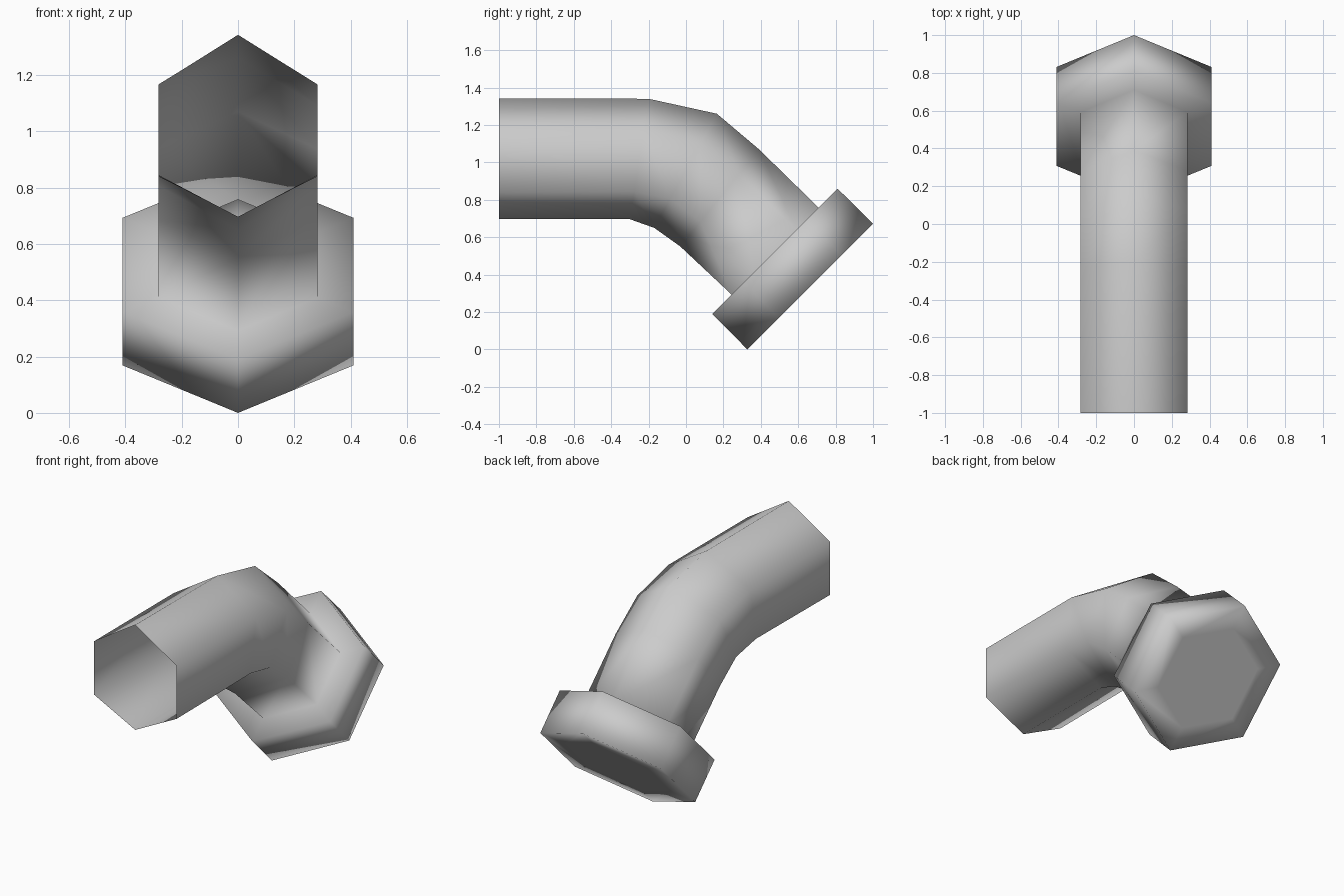
import bpy, bmesh
from mathutils import Vector

if "Cube" in bpy.data.objects:
    bpy.data.objects.remove(bpy.data.objects["Cube"])

SIDES = 0.866


def ring(bm, top, bottom, half_width, mid=0.5):
    """Hexagon ring between a top and a bottom corner given as (y, z)."""
    t, b = Vector((0, *top)), Vector((0, *bottom))
    c = b.lerp(t, mid)
    up = (t - b).normalized() * half_width / SIDES / 2
    x = Vector((half_width, 0, 0))
    pts = [t, c + up + x, c - up + x, b, c - up - x, c + up - x]
    return [bm.verts.new(p) for p in pts]


bm = bmesh.new()
rings = [
    # straight pipe with open mouth, then the bend
    ring(bm, (-1.0, 1.342), (-1.0, 0.696), 0.282, 0.474),
    ring(bm, (-0.20, 1.340), (-0.30, 0.696), 0.282, 0.48),
    ring(bm, (0.165, 1.26), (-0.17, 0.65), 0.282, 0.49),
    ring(bm, (0.39, 1.07), (-0.03, 0.55), 0.282),
    ring(bm, (0.71, 0.757), (0.245, 0.292), 0.282),
    # flange rim, then the inset end cap
    ring(bm, (0.81, 0.86), (0.14, 0.19), 0.41),
    ring(bm, (1.0, 0.672), (0.328, 0.0), 0.41),
    ring(bm, (0.894, 0.566), (0.434, 0.106), 0.282),
]
for a, b in zip(rings, rings[1:]):
    for i in range(6):
        j = (i + 1) % 6
        bm.faces.new((a[i], a[j], b[j], b[i]))
bm.faces.new(rings[-1])
for f in bm.faces:
    f.smooth = True

mesh = bpy.data.meshes.new("bent_pipe")
bm.to_mesh(mesh)
bm.free()
pipe = bpy.data.objects.new("bent_pipe", mesh)
bpy.context.collection.objects.link(pipe)

# single grey colour
grey = bpy.data.materials.new("light grey")
grey.diffuse_color = (0.6, 0.6, 0.6, 1)
grey.use_nodes = True
grey.node_tree.nodes["Principled BSDF"].inputs["Base Color"].default_value = grey.diffuse_color
mesh.materials.append(grey)
